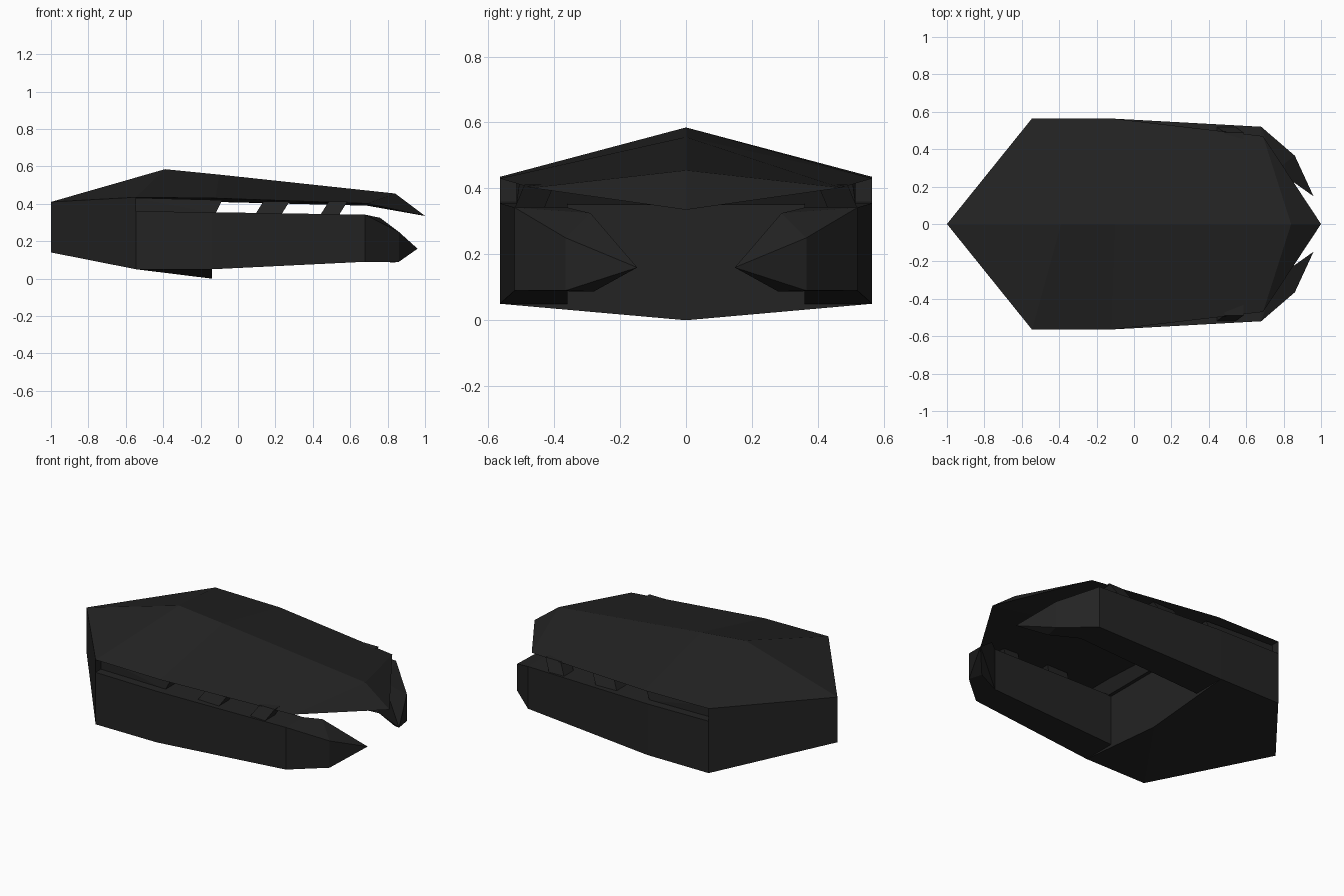
import bpy, bmesh

if "Cube" in bpy.data.objects:
    bpy.data.objects.remove(bpy.data.objects["Cube"])

paint = bpy.data.materials.new("charcoal")
paint.diffuse_color = (0.017, 0.017, 0.017, 1)
paint.use_nodes = True
paint.node_tree.nodes["Principled BSDF"].inputs["Base Color"].default_value = paint.diffuse_color


def finish(name, bm):
    bmesh.ops.recalc_face_normals(bm, faces=bm.faces)
    me = bpy.data.meshes.new(name)
    bm.to_mesh(me)
    bm.free()
    me.materials.append(paint)
    ob = bpy.data.objects.new(name, me)
    bpy.context.collection.objects.link(ob)
    return ob


def hull(name, pts, both=False, split=False):
    """Convex solid; both = points mirrored in y, split = whole part mirrored."""
    pts = list(pts)
    if both:
        pts += [(x, -y, z) for x, y, z in pts if y]
    bm = bmesh.new()
    for p in pts:
        bm.verts.new(p)
    out = bmesh.ops.convex_hull(bm, input=bm.verts)
    junk = [v for v in out["geom_interior"] if isinstance(v, bmesh.types.BMVert)]
    bmesh.ops.delete(bm, geom=junk, context='VERTS')
    bmesh.ops.dissolve_limit(bm, angle_limit=0.01, verts=bm.verts, edges=bm.edges)
    ob = finish(name, bm)
    if split:
        ob.modifiers.new("mirror", 'MIRROR').use_axis = (False, True, False)
    return ob


# wedge nose, full height up to the roof
hull("nose", [(-1, 0, .14), (-1, 0, .41), (-.545, .565, .05), (-.545, .565, .435)], both=True)

# front lower body with shallow keel
hull("front_body", [(-.545, .565, .05), (-.545, .565, .36), (-.14, .565, .05),
                    (-.14, .565, .355), (-.14, 0, 0)], both=True)

# recessed core between the body and the roof
hull("recessed_core", [(-.55, .515, .35), (-.55, .515, .432), (-.12, .515, .35),
                       (-.085, .505, .42)], both=True)

# side arms running aft
hull("side_arm", [(-.14, y, z) for y in (.36, .565) for z in (.05, .355)] +
     [(.68, y, z) for y in (.36, .52) for z in (.09, .342)], split=True)

# hooked jaws at the arm ends
hull("jaw", [(.68, y, z) for y in (.36, .52) for z in (.09, .342)] +
     [(.76, .29, .325), (.86, .365, .09), (.86, .365, .25), (.84, .28, .087),
      (.96, .148, .16)], split=True)

# slanted struts holding the roof
for i, (a, b) in enumerate([(.09, .23), (.44, .54)]):
    hull(f"roof_strut_{i + 1}",
         [(x, y, .34) for x in (a, b) for y in (.43, .52)] +
         [(x + .045, y, .412) for x in (a, b) for y in (.40, .49)], split=True)

# faceted roof: rings of ridge, rim, underside, rim, closed to points at both ends
bm = bmesh.new()
rings = []
for ridge, rim, under in [((-.39, .585), (-.545, .565, .435), (-.545, .43)),
                          ((-.10, .556), (-.12, .565, .43), (-.12, .41)),
                          ((.84, .455), (.69, .47, .402), (.69, .39))]:
    x, y, z = rim
    rings.append([bm.verts.new(p) for p in ((ridge[0], 0, ridge[1]), (x, y, z),
                                            (under[0], 0, under[1]), (x, -y, z))])
tips = bm.verts.new((-1, 0, .41)), bm.verts.new((1, 0, .335))
for j in range(4):
    k = (j + 1) % 4
    for r, s in zip(rings, rings[1:]):
        bm.faces.new((r[j], r[k], s[k], s[j]))
    bm.faces.new((tips[0], rings[0][j], rings[0][k]))
    bm.faces.new((tips[1], rings[-1][k], rings[-1][j]))
finish("roof", bm)
